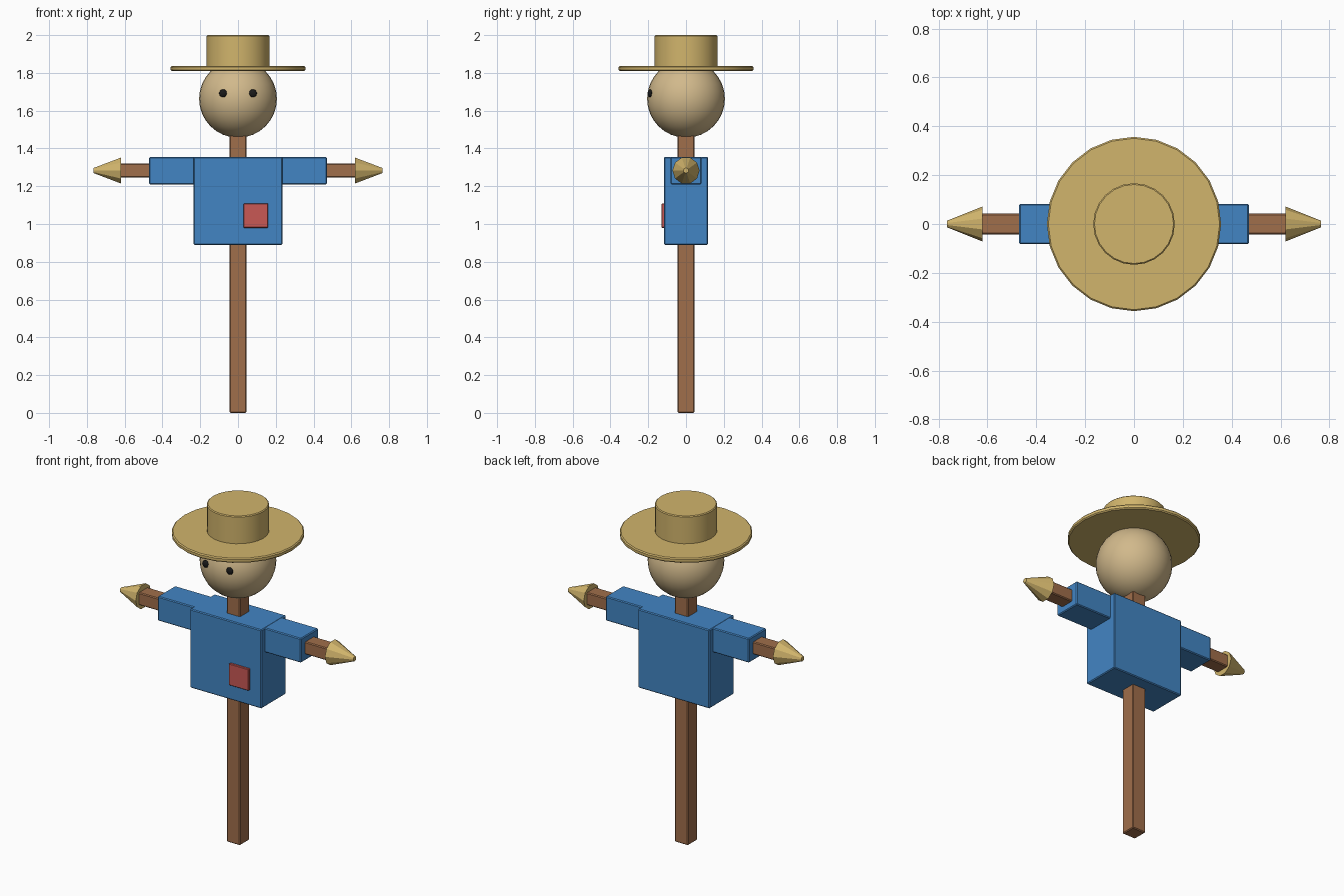
import bpy, math

if "Cube" in bpy.data.objects:
    bpy.data.objects.remove(bpy.data.objects["Cube"])


def material(name, rgb):
    m = bpy.data.materials.new(name)
    m.diffuse_color = (*rgb, 1)
    m.use_nodes = True
    m.node_tree.nodes["Principled BSDF"].inputs["Base Color"].default_value = m.diffuse_color
    return m


WOOD = material("wood", (0.352, 0.156, 0.07))
BLUE = material("blue cloth", (0.055, 0.235, 0.552))
STRAW = material("straw", (0.64, 0.46, 0.15))
SACK = material("sackcloth", (0.64, 0.485, 0.26))
RED = material("red patch", (0.578, 0.098, 0.091))
BLACK = material("black", (0.01, 0.01, 0.01))


def finish(name, mat, bevel=0, smooth=None):
    ob = bpy.context.object
    ob.name = name
    ob.data.materials.append(mat)
    bpy.ops.object.transform_apply(location=False, rotation=True, scale=True)
    if smooth:
        bpy.ops.object.shade_smooth_by_angle(angle=math.radians(smooth))
    if bevel:
        mod = ob.modifiers.new("bevel", "BEVEL")
        mod.width, mod.segments = bevel, 1
    return ob


def box(name, mat, x, y, z, bevel=0.005):
    """Box from (min, max) ranges on each axis."""
    r = (x, y, z)
    bpy.ops.mesh.primitive_cube_add(size=1, location=[(a + b) / 2 for a, b in r])
    bpy.context.object.scale = [b - a for a, b in r]
    return finish(name, mat, bevel)


def disc(name, mat, radius, z0, z1, bevel):
    bpy.ops.mesh.primitive_cylinder_add(vertices=24, radius=radius, depth=z1 - z0,
                                        location=(0, 0, (z0 + z1) / 2))
    return finish(name, mat, bevel, 40)


def ball(name, mat, radius, loc, flat=1, seg=32):
    bpy.ops.mesh.primitive_uv_sphere_add(segments=seg, ring_count=seg // 2,
                                         radius=radius, location=loc)
    bpy.context.object.scale.y = flat
    return finish(name, mat, 0, 60)


# Wooden frame
box("pole", WOOD, (-0.044, 0.044), (-0.044, 0.044), (0, 1.60))
box("crossbar", WOOD, (-0.65, 0.65), (-0.042, 0.042), (1.246, 1.32))

# Shirt and patch
box("shirt", BLUE, (-0.235, 0.235), (-0.116, 0.116), (0.889, 1.355))
box("patch", RED, (0.03, 0.16), (-0.13, -0.112), (0.98, 1.108), 0.003)

# Head and hat
ball("head", SACK, 0.206, (0, 0, 1.663))
disc("hat_brim", STRAW, 0.357, 1.81, 1.837, 0.006)
disc("hat_crown", STRAW, 0.167, 1.83, 2.0, 0.005)

# Mirrored parts: sleeves, straw hands, eyes
for s, side in ((-1, "left"), (1, "right")):
    box(side + "_sleeve", BLUE, sorted((s * 0.22, s * 0.47)), (-0.082, 0.082), (1.21, 1.354))
    bpy.ops.mesh.primitive_cone_add(vertices=10, radius1=0.072, radius2=0.014, depth=0.145,
                                    end_fill_type='NGON', location=(s * 0.6925, 0, 1.283),
                                    rotation=(0, s * math.pi / 2, 0))
    finish(side + "_straw_hand", STRAW)
    ball(side + "_eye", BLACK, 0.021, (s * 0.079, -0.19, 1.692), 0.55, 16)
